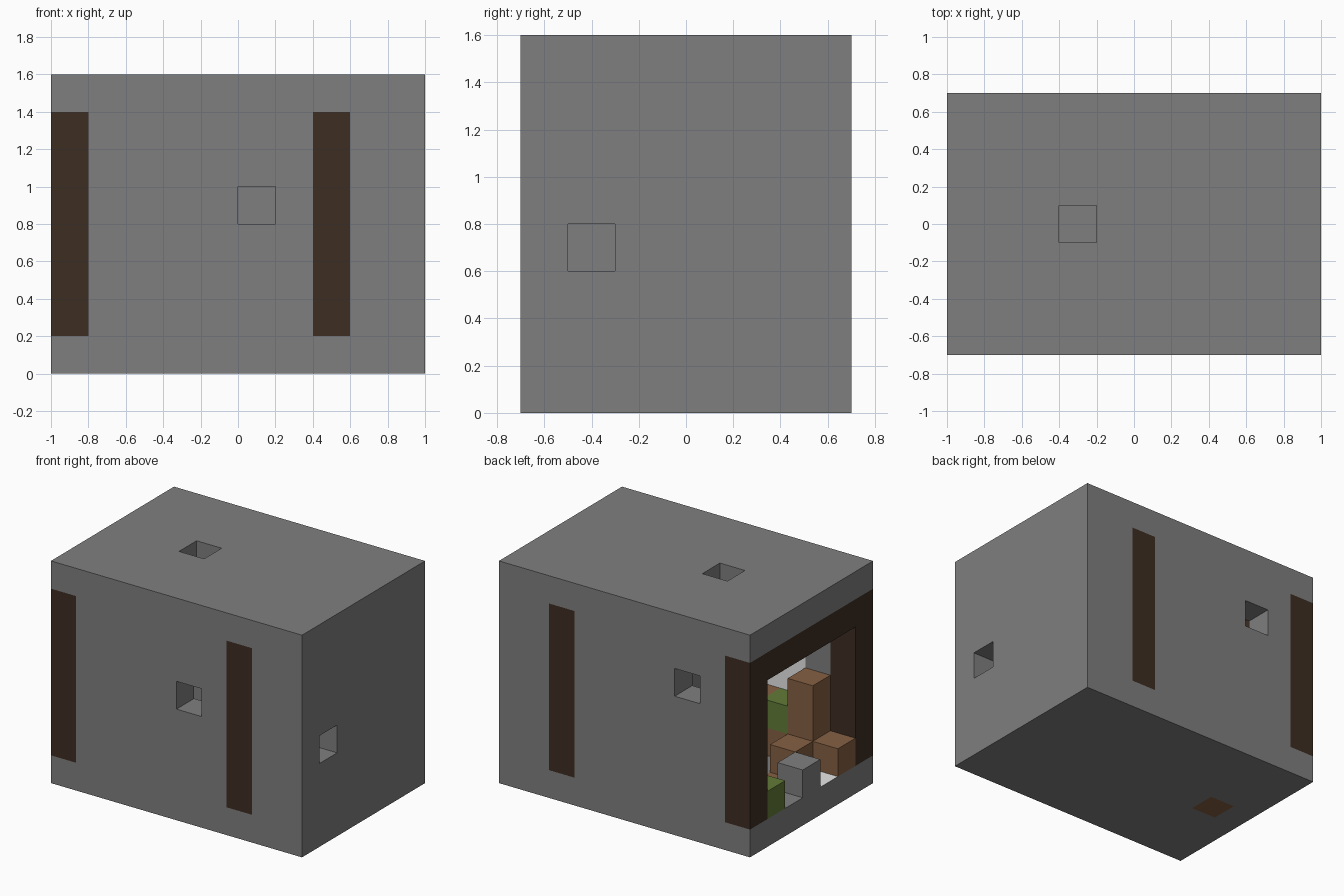
import bpy
import bmesh
from itertools import product
from mathutils import Vector

old = bpy.data.objects.get("Cube")
if old:
    bpy.data.objects.remove(old, do_unlink=True)

S = 0.2                               # block size
NX, NY, NZ = 10, 7, 8                 # blocks along each axis
ORIGIN = Vector((-1.0, -0.7, 0.0))


def material(name, rgb):
    mat = bpy.data.materials.new(name)
    mat.use_nodes = True
    mat.diffuse_color = (*rgb, 1)
    mat.node_tree.nodes["Principled BSDF"].inputs["Base Color"].default_value = (*rgb, 1)
    return mat


STONE = material("stone grey", (0.212, 0.212, 0.212))
TIMBER = material("dark timber", (0.046, 0.027, 0.016))
DIRT = material("dirt brown", (0.238, 0.117, 0.056))
GRASS = material("grass green", (0.125, 0.2, 0.04))
PALE = material("pale stone", (0.8, 0.8, 0.8))

cells = {}                            # block position -> part name


def fill(part, xs, ys, zs):
    for cell in product(xs, ys, zs):
        cells[cell] = part


def clear(xs, ys, zs):
    for cell in product(xs, ys, zs):
        cells.pop(cell, None)


# Stone shell, hollow inside, open at the entrance end
fill("stone_shell", range(NX), range(NY), range(NZ))
clear(range(NX - 1), range(1, NY - 1), range(1, NZ - 1))

# Timber frames: two posts and a beam each
for x in (0, 7):
    fill("timber_frames", [x], [0, NY - 1], range(1, NZ - 1))
    fill("timber_frames", [x], range(NY), [NZ - 2])

# Small openings in front, right, top and back
for x, y, z in ((5, 0, 4), (9, 1, 3), (3, 3, 7), (2, 6, 5)):
    clear([x], [y], [z])

# Heaped blocks on the floor
fill("dirt_blocks", [1], [3], [0])
fill("dirt_blocks", [0, 2], [1], [1])
fill("dirt_blocks", [1], [1], range(1, 4))
fill("dirt_blocks", [1], [2], [1])
fill("dirt_blocks", [3], [1], [1, 2])
fill("grass_blocks", [2], [1], [2])
fill("grass_blocks", [0], [5], [1])
fill("stone_blocks", [0], [3], [1])
fill("stone_blocks", [6], [1], range(1, 4))


def build(part, mats):
    """Make one object from the exposed faces of a part's blocks."""
    bm = bmesh.new()
    for cell in [c for c, p in cells.items() if p == part]:
        centre = ORIGIN + (Vector(cell) + Vector((0.5, 0.5, 0.5))) * S
        for axis, sign in product(range(3), (-1, 1)):
            step = [0, 0, 0]
            step[axis] = sign
            if tuple(a + b for a, b in zip(cell, step)) in cells:
                continue
            n, u, v = Vector(step), Vector(), Vector()
            u[(axis + 1) % 3] = 1
            v[(axis + 2) % 3] = sign
            corners = (u + v, v - u, -u - v, u - v)
            bm.faces.new([bm.verts.new(centre + (n + c) * S / 2) for c in corners])
    bmesh.ops.remove_doubles(bm, verts=bm.verts, dist=0.001)
    bm.normal_update()
    # Pale patches on the inner wall and on the floor at the entrance
    if PALE in mats:
        for f in bm.faces:
            c = f.calc_center_median()
            wall = f.normal.y > 0.9 and c.y < -0.45 and -0.6 < c.x < -0.2 and c.z > 0.6
            floor = f.normal.z > 0.9 and c.z < 0.25 and c.x < -0.8 and -0.3 < c.y < -0.1
            f.material_index = int(wall or floor)
    mesh = bpy.data.meshes.new(part)
    bm.to_mesh(mesh)
    bm.free()
    for m in mats:
        mesh.materials.append(m)
    bpy.context.collection.objects.link(bpy.data.objects.new(part, mesh))


build("stone_shell", [STONE, PALE])
build("stone_blocks", [STONE])
build("timber_frames", [TIMBER])
build("dirt_blocks", [DIRT])
build("grass_blocks", [GRASS])
